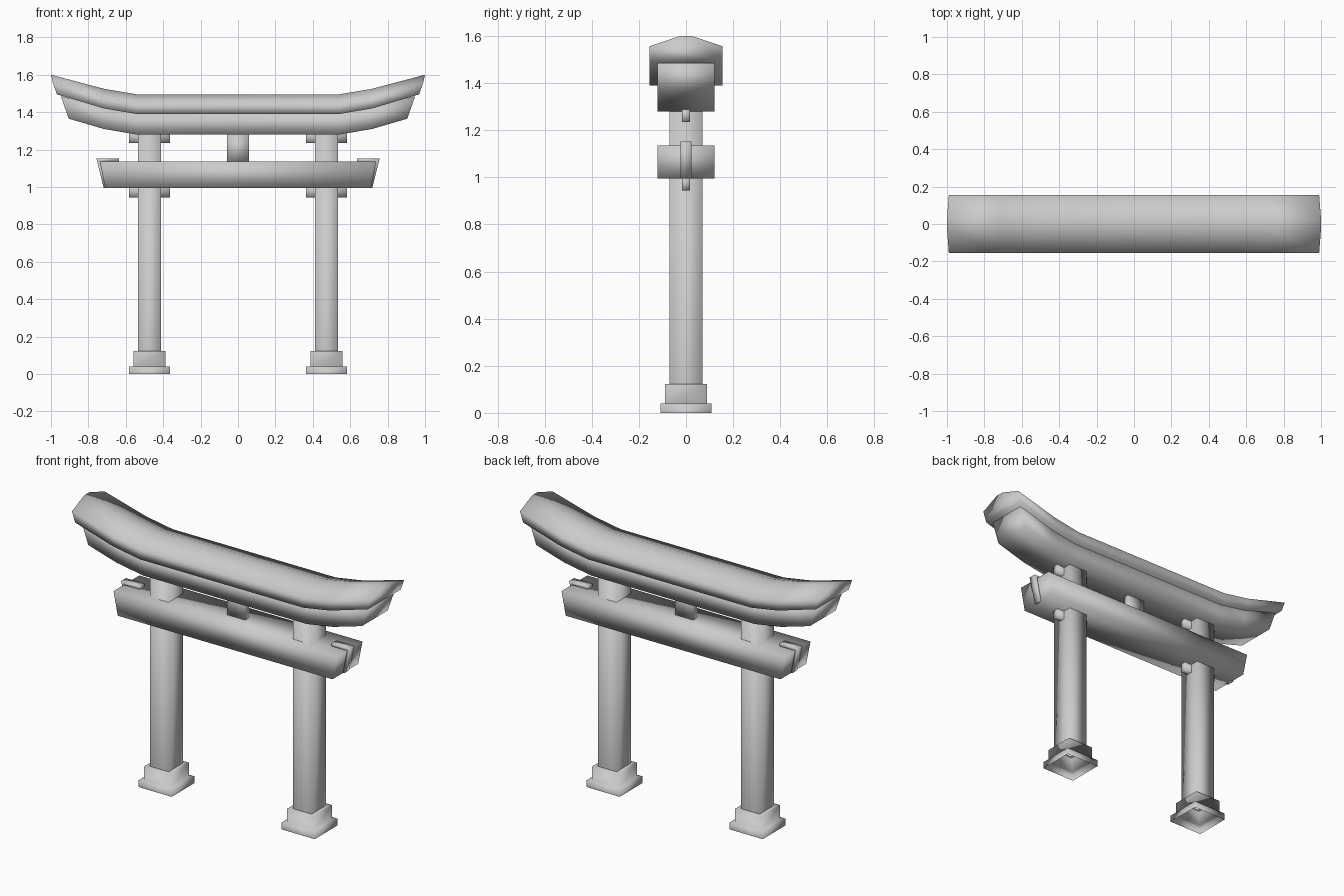
import bpy, bmesh

if "Cube" in bpy.data.objects:
    bpy.data.objects.remove(bpy.data.objects["Cube"])


def loft(name, rings, cap_start=True, cap_end=True):
    """Skin a list of equally sized point rings into one smooth object."""
    bm = bmesh.new()
    vs = [[bm.verts.new(p) for p in r] for r in rings]
    n = len(vs[0])
    for a, b in zip(vs, vs[1:]):
        for i in range(n):
            j = (i + 1) % n
            bm.faces.new((a[i], a[j], b[j], b[i]))
    if cap_start:
        bm.faces.new(vs[0][::-1])
    if cap_end:
        bm.faces.new(vs[-1])
    bmesh.ops.recalc_face_normals(bm, faces=bm.faces[:])
    me = bpy.data.meshes.new(name)
    bm.to_mesh(me)
    bm.free()
    me.shade_smooth()
    ob = bpy.data.objects.new(name, me)
    bpy.context.collection.objects.link(ob)
    return ob


def rect(cx, hx, hy, z):
    return [(cx - hx, -hy, z), (cx + hx, -hy, z), (cx + hx, hy, z), (cx - hx, hy, z)]


def box(name, cx, hx, hy, z0, z1):
    return loft(name, [rect(cx, hx, hy, z0), rect(cx, hx, hy, z1)])


def extrude_y(name, profile, hy):
    return loft(name, [[(x, y, z) for x, z in profile] for y in (-hy, hy)])


def swept_beam(name, stations, section):
    """stations: half-side (x, rise); section: (y, z, end x offset). Mirrored over x."""
    full = [(-x, r, -1 if i == 0 else 0) for i, (x, r) in enumerate(stations)]
    full += [(-x, r, -e) for x, r, e in reversed(full)]
    return loft(name, [[(x + e * dx, y, z + r) for y, z, dx in section]
                       for x, r, e in full])


# Posts with open-bottomed stepped feet, pegs and end caps, on both sides
for s, side in ((-1, "left"), (1, "right")):
    cx = s * 0.473
    loft(f"{side}_foot", [rect(cx, 0.11, 0.108, 0), rect(cx, 0.11, 0.108, 0.04),
                          rect(cx, 0.086, 0.09, 0.04), rect(cx, 0.086, 0.09, 0.122),
                          rect(cx, 0.062, 0.069, 0.122)], False, False)
    loft(f"{side}_post", [rect(cx, 0.062, 0.069, 0.122),
                          rect(cx, 0.062, 0.069, 1.285)], False, True)
    box(f"{side}_lower_peg", cx, 0.11, 0.018, 0.945, 1.0)
    box(f"{side}_upper_peg", cx, 0.11, 0.018, 1.235, 1.29)
    # Strap folded over the end of the tie beam
    extrude_y(f"{side}_tie_beam_strap",
              [(s * x, z) for x, z in ((0.635, 1.13), (0.635, 1.152), (0.757, 1.152),
                                       (0.718, 0.995), (0.70, 0.995), (0.73, 1.13))], 0.023)

# Lower tie beam with slanted ends
extrude_y("tie_beam", [(-0.71, 0.995), (0.71, 0.995), (0.738, 1.135), (-0.738, 1.135)], 0.122)

# Centre strut between the beams
box("centre_strut", 0, 0.06, 0.018, 1.13, 1.285)

# Upper beam curving up under the roof
swept_beam("upper_beam", [(0.905, 0.085), (0.717, 0.03), (0.54, 0)],
           [(-0.122, 1.28, 0), (0.122, 1.28, 0), (0.122, 1.4, 0.042), (-0.122, 1.4, 0.042)])

# Roof cap with ridged top and upswept ends
swept_beam("roof", [(0.968, 0.105), (0.717, 0.03), (0.54, 0)],
           [(-0.155, 1.39, 0), (0.155, 1.39, 0), (0.155, 1.452, 0.022),
            (0.025, 1.495, 0.032), (-0.025, 1.495, 0.032), (-0.155, 1.452, 0.022)])
